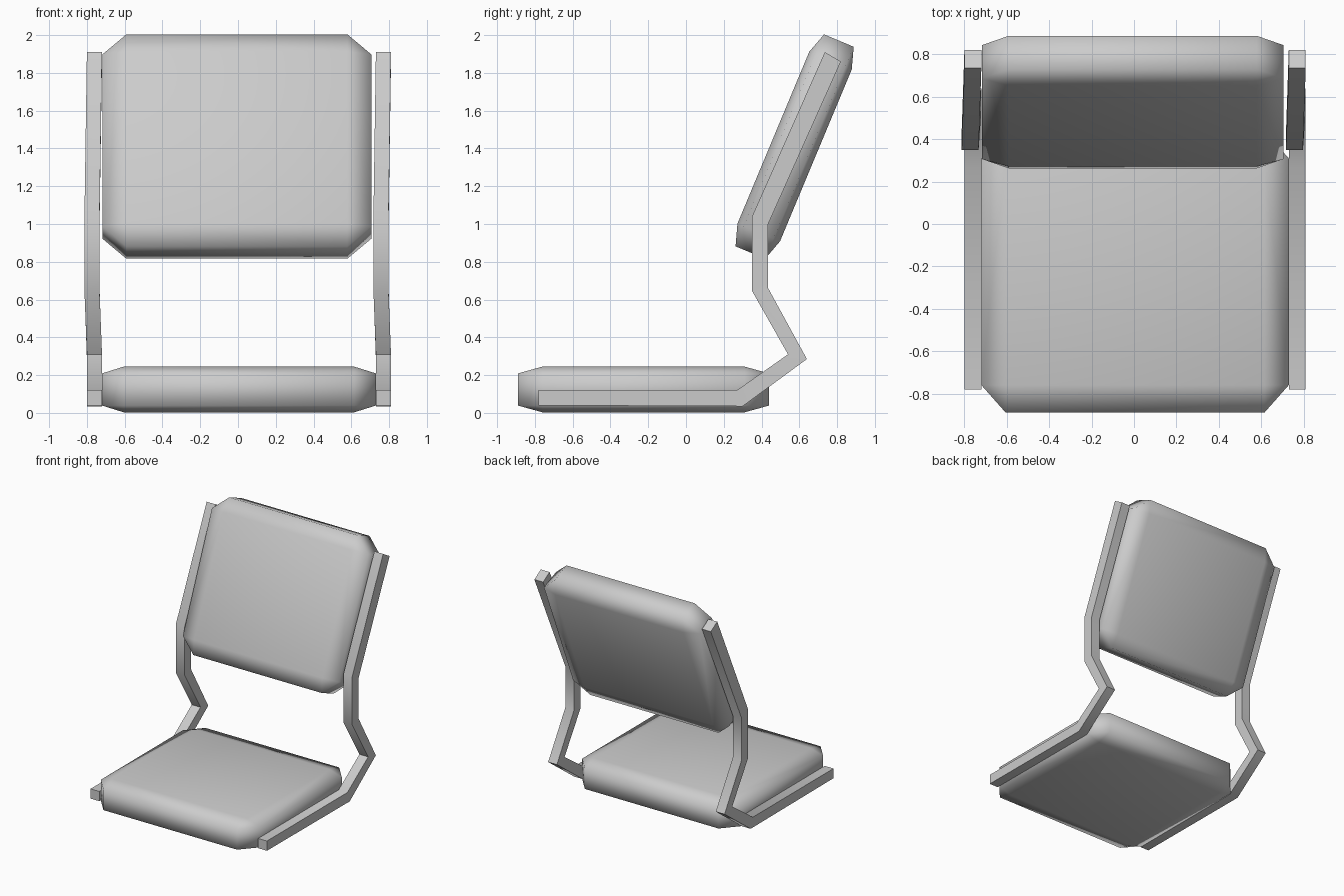
import bpy, bmesh, math
from mathutils import Matrix, Vector

cube = bpy.data.objects.get("Cube")
if cube:
    bpy.data.objects.remove(cube, do_unlink=True)

grey = bpy.data.materials.new("plain grey")
grey.use_nodes = True
grey.diffuse_color = (0.6, 0.6, 0.6, 1)
grey.node_tree.nodes["Principled BSDF"].inputs["Base Color"].default_value = (0.6, 0.6, 0.6, 1)


def finish(name, bm, angle):
    """Turn a bmesh into a named, smooth-shaded object."""
    bmesh.ops.recalc_face_normals(bm, faces=bm.faces)
    mesh = bpy.data.meshes.new(name)
    bm.to_mesh(mesh)
    bm.free()
    mesh.materials.append(grey)
    obj = bpy.data.objects.new(name, mesh)
    bpy.context.collection.objects.link(obj)
    bpy.ops.object.select_all(action='DESELECT')
    bpy.context.view_layer.objects.active = obj
    obj.select_set(True)
    bpy.ops.object.shade_smooth_by_angle(angle=math.radians(angle))
    return obj


def cushion(name, outer, inner, matrix):
    """Slab with chamfered edges: each box corner becomes three points."""
    bm = bmesh.new()
    for sx in (-1, 1):
        for sy in (-1, 1):
            for sz in (-1, 1):
                for axis in range(3):
                    p = [inner[i] if i != axis else outer[i] for i in range(3)]
                    bm.verts.new((p[0] * sx, p[1] * sy, p[2] * sz))
    bmesh.ops.convex_hull(bm, input=bm.verts)
    bmesh.ops.dissolve_limit(bm, angle_limit=math.radians(1),
                             verts=bm.verts, edges=bm.edges)
    bm.transform(matrix)
    return finish(name, bm, 85)


def frame(name, x):
    """Bent square bar; each station is a lower/rear and an upper/front point."""
    stations = [((-0.78, 0.04), (-0.78, 0.12), 0),
                ((0.30, 0.035), (0.27, 0.12), 0),
                ((0.64, 0.285), (0.54, 0.31), 0),
                ((0.435, 0.66), (0.35, 0.645), -0.013),
                ((0.435, 1.0), (0.35, 1.04), -0.013),
                ((0.82, 1.86), (0.735, 1.91), 0)]
    bm = bmesh.new()
    rings = []
    for low, high, shift in stations:
        corners = [(-0.04, low), (0.04, low), (0.04, high), (-0.04, high)]
        rings.append([bm.verts.new((x + shift + w, *p)) for w, p in corners])
    for a, b in zip(rings, rings[1:]):
        for i in range(4):
            j = (i + 1) % 4
            bm.faces.new((a[i], a[j], b[j], b[i]))
    bm.faces.new(rings[0])
    bm.faces.new(rings[-1])
    return finish(name, bm, 40)


# Seat cushion, with a crisp rim around its underside
seat = cushion("seat", (0.725, 0.665, 0.121), (0.61, 0.535, 0.085),
               Matrix.Translation((0.005, -0.225, 0.124)))
sharp = seat.data.attributes.get("sharp_edge") or \
    seat.data.attributes.new("sharp_edge", 'BOOLEAN', 'EDGE')
for edge in seat.data.edges:
    a, b = (seat.data.vertices[i].co for i in edge.vertices)
    mid = (a + b) / 2
    panel_edge = max(a.z, b.z) < 0.01 and mid.y > -0.7
    front_edge = max(a.z, b.z) < 0.05 and max(a.y, b.y) < -0.88
    if panel_edge or front_edge:
        sharp.data[edge.index].value = True

# Reclined back cushion
lean = Matrix.Rotation(math.atan2(0.91, 0.38), 4, 'X')
cushion("backrest", (0.712, 0.608, 0.122), (0.585, 0.493, 0.085),
        Matrix.Translation((-0.006, 0.575, 1.41)) @ lean)

# Side bars
frame("left_frame", 0.77)
frame("right_frame", -0.76)
